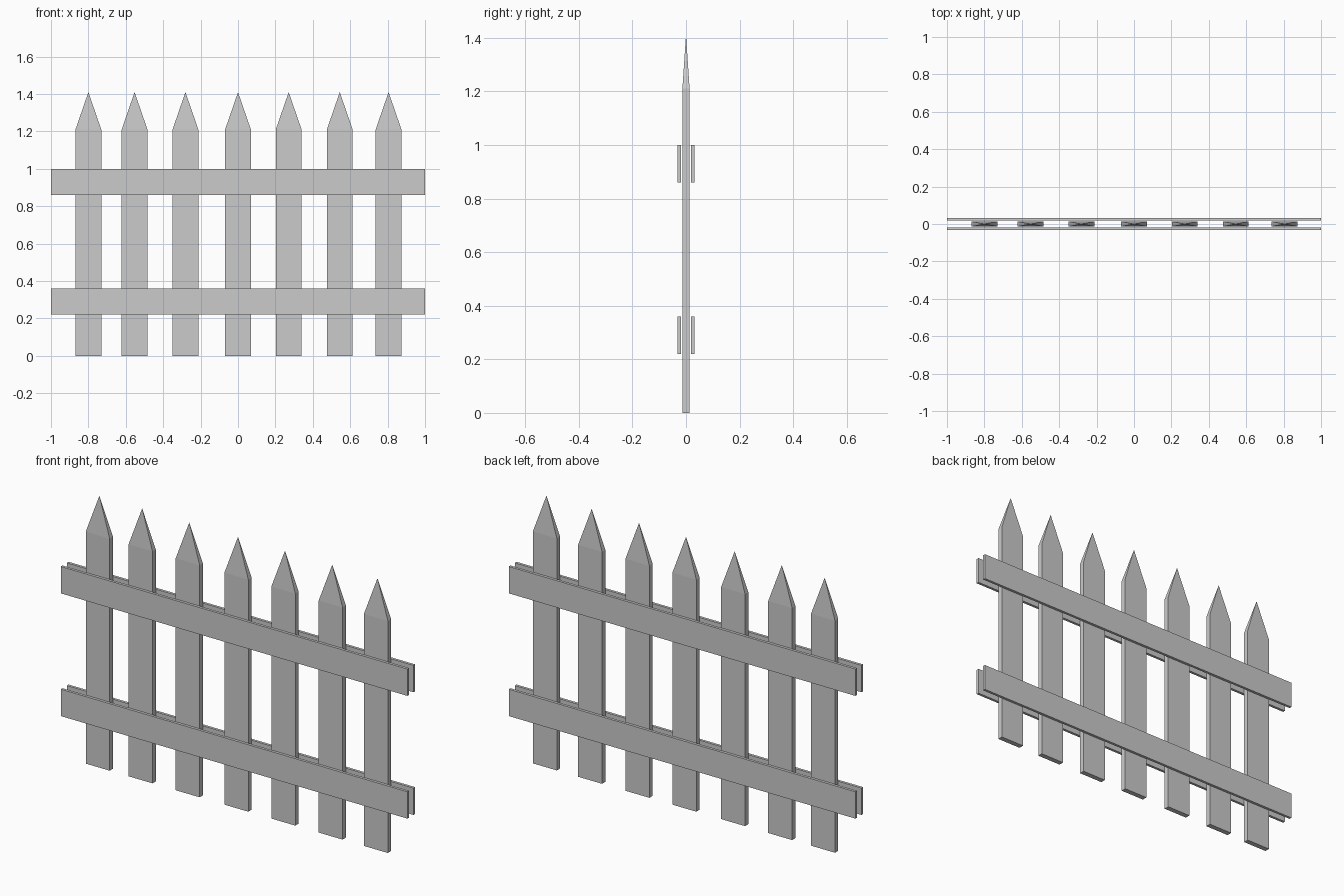
import bpy, bmesh

if "Cube" in bpy.data.objects:
    bpy.data.objects.remove(bpy.data.objects["Cube"])

PICKET_X = [-0.80, -0.553, -0.281, 0.0, 0.271, 0.544, 0.805]
WIDTH, DEPTH = 0.138, 0.027
SHOULDER, TIP = 1.21, 1.41


def box(bm, center, size):
    """Add a box to bm and return its vertices."""
    verts = bmesh.ops.create_cube(bm, size=1)["verts"]
    bmesh.ops.scale(bm, vec=size, verts=verts)
    bmesh.ops.translate(bm, vec=center, verts=verts)
    return verts


def finish(bm, name, location=(0, 0, 0)):
    mesh = bpy.data.meshes.new(name)
    bm.to_mesh(mesh)
    bm.free()
    obj = bpy.data.objects.new(name, mesh)
    obj.location = location
    bpy.context.collection.objects.link(obj)
    return obj


# Pickets: flat boards whose top face is poked up into a pyramid point
for i, x in enumerate(PICKET_X):
    bm = bmesh.new()
    box(bm, (0, 0, SHOULDER / 2), (WIDTH, DEPTH, SHOULDER))
    top = max(bm.faces, key=lambda f: f.calc_center_median().z)
    apex = bmesh.ops.poke(bm, faces=[top])["verts"][0]
    apex.co.z = TIP
    finish(bm, f"picket_{i + 1}", (x, 0, 0))

# Rails: one thin board on each side of the pickets, at two heights
for height, z in (("lower", 0.29), ("upper", 0.93)):
    for side, y in (("front", -0.025), ("back", 0.025)):
        bm = bmesh.new()
        box(bm, (0, 0, 0), (2.0, 0.014, 0.14))
        finish(bm, f"{height}_{side}_rail", (0, y, z))
